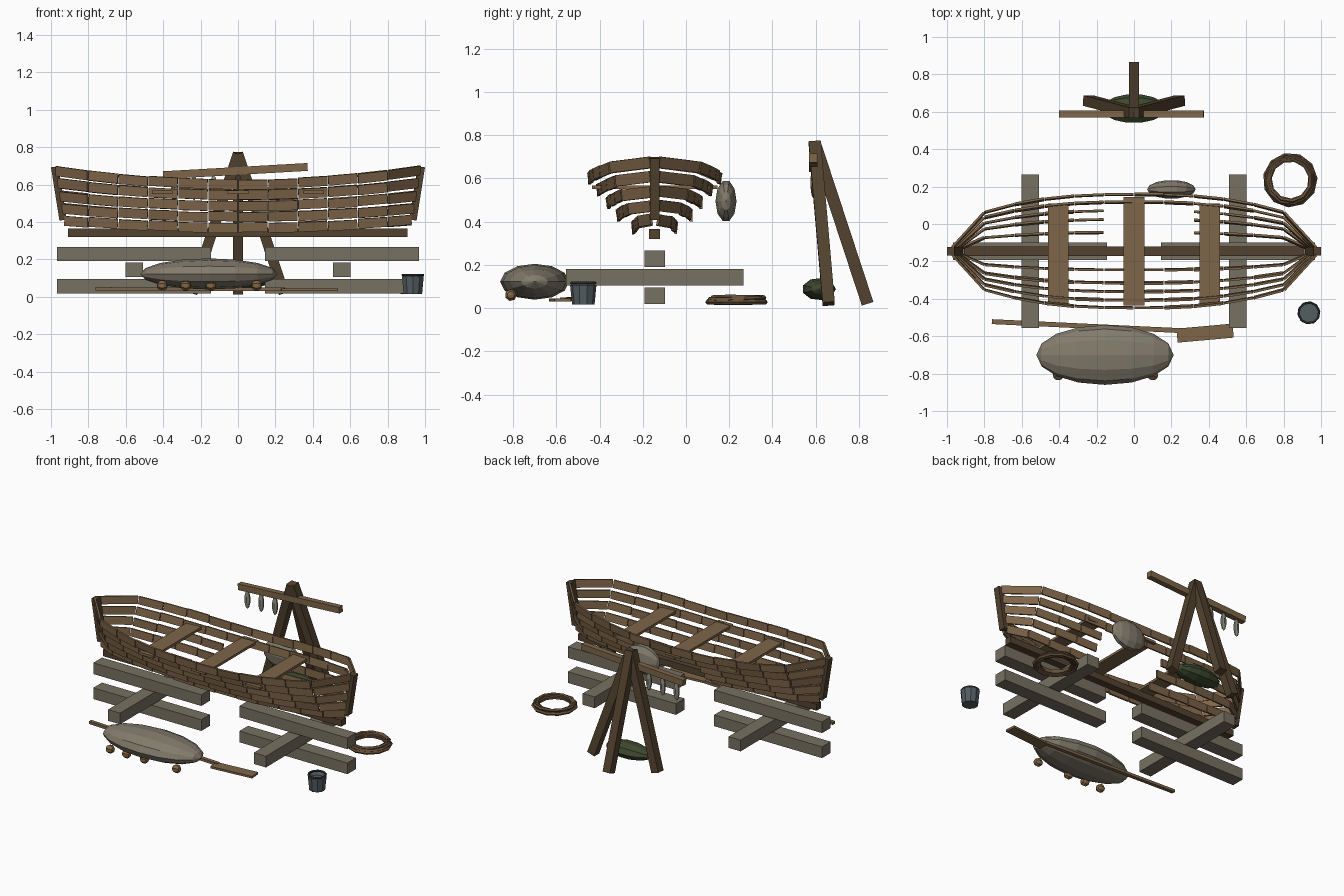
import bpy, bmesh, math, random
from mathutils import Vector, Matrix

random.seed(4)
if "Cube" in bpy.data.objects:
    bpy.data.objects.remove(bpy.data.objects["Cube"])


def material(name, r, g, b):
    m = bpy.data.materials.new(name)
    m.use_nodes = True
    m.diffuse_color = (r, g, b, 1)
    m.node_tree.nodes["Principled BSDF"].inputs["Base Color"].default_value = (r, g, b, 1)
    return m


PLANK = material("plank brown", .21, .13, .066)
DARK = material("dark timber", .085, .055, .028)
BEAM = material("weathered beam", .185, .165, .122)
CANVAS = material("pale canvas", .225, .2, .15)
GREEN = material("net green", .045, .065, .028)
STEEL = material("bucket steel", .085, .11, .12)
IRON = material("rim iron", .03, .037, .04)
ROPE = material("rope brown", .13, .08, .042)
FLOAT = material("float tan", .23, .135, .06)
FISH = material("fish grey", .25, .25, .2)


def finish(name, bm, mat):
    bmesh.ops.recalc_face_normals(bm, faces=bm.faces)
    mesh = bpy.data.meshes.new(name)
    bm.to_mesh(mesh)
    bm.free()
    mesh.materials.append(mat)
    obj = bpy.data.objects.new(name, mesh)
    bpy.context.collection.objects.link(obj)
    return obj


def box(name, lo, hi, mat):
    lo, hi = Vector(lo), Vector(hi)
    bm = bmesh.new()
    bmesh.ops.create_cube(bm, size=1, matrix=Matrix.Translation((lo + hi) / 2) @ Matrix.Diagonal((*(hi - lo), 1)))
    return finish(name, bm, mat)


def add_bar(bm, a, b, wide, tall, lean=0):
    """Square timber from a to b; tall runs nearest to vertical."""
    a, b = Vector(a), Vector(b)
    along = (b - a).normalized()
    ref = Vector((0, 0, 1)) if abs(along.z) < .8 else Vector((0, 1, 0))
    side = ref.cross(along).normalized()
    up = along.cross(side)
    rot = Matrix((along, side, up)).transposed().to_4x4() @ Matrix.Rotation(lean, 4, 'X')
    size = Matrix.Diagonal(((b - a).length, wide, tall, 1))
    bmesh.ops.create_cube(bm, size=1, matrix=Matrix.Translation((a + b) / 2) @ rot @ size)


def bar(name, a, b, wide, tall, mat):
    bm = bmesh.new()
    add_bar(bm, a, b, wide, tall)
    return finish(name, bm, mat)


def blob(name, at, radii, mat, segs=10, rings=7):
    """Faceted ellipsoid with its poles on the x axis."""
    bm = bmesh.new()
    m = Matrix.Translation(at) @ Matrix.Diagonal((*radii, 1)) @ Matrix.Rotation(math.pi / 2, 4, 'Y')
    bmesh.ops.create_uvsphere(bm, u_segments=segs, v_segments=rings, radius=1, matrix=m)
    return finish(name, bm, mat)


# Boat hull: five strakes a side, laid in short planks, with a gap on the back side
MID = -.145
STATIONS = [-.96, -.8, -.64, -.48, -.32, -.16, 0, .16, .32, .48, .64, .8, .96]
HALF = [.303, .262, .217, .17, .1]
HEIGHT = [.6, .543, .485, .427, .37]
RISE = [.078, .068, .06, .052, .045]


def hull_point(row, x, side):
    w = .016 + (HALF[row] - .016) * max(0, 1 - .6 * abs(x) ** 2.6) if abs(x) < .9 else .016
    if abs(x) > .9:
        x *= 1.015 - .012 * row
    return Vector((x, MID + side * w, HEIGHT[row] + RISE[row] * x * x))


for side, label in ((-1, "front"), (1, "back")):
    for row in range(5):
        bm = bmesh.new()
        for x0, x1 in zip(STATIONS, STATIONS[1:]):
            if side > 0 and row >= 2 and -.2 < x0 < .3:
                continue
            a, b = hull_point(row, x0, side), hull_point(row, x1, side)
            trim = (b - a) * .015
            shift = Vector((0, 0, random.uniform(-.003, .003)))
            add_bar(bm, a + trim + shift, b - trim + shift, .012, .052,
                    -side * (.12 + random.uniform(-.08, .08)))
        finish(f"{label}_strake_{row + 1}", bm, PLANK)

# Keel, stems and thwarts
box("keel", (-.91, MID - .025, .32), (.905, MID + .025, .365), DARK)
for s in (-1, 1):
    bar("stem_post", (s * .935, MID, .41), (s * .98, MID, .695), .04, .045, DARK)
for x, y0, y1 in ((-.405, -.425, .11), (0, -.435, .145), (.405, -.425, .11)):
    box("thwart", (x - .055, y0, .55), (x + .055, y1, .567), PLANK)

# Cradle of stacked beams
for s in (-1, 1):
    x0, x1 = sorted((s * .145, s * .967))
    for z in (.018, .19):
        box("long_beam", (x0, MID - .047, z), (x1, MID + .047, z + .077), BEAM)
    box("cross_beam", (s * .555 - .046, -.555, .105), (s * .555 + .046, .265, .182), BEAM)

# Canvas bundle with floats, and the fender on the hull
blob("canvas_bundle", (-.155, -.7, .122), (.367, .16, .083), CANVAS, 12, 8)
blob("hull_fender", (.2, .185, .495), (.13, .05, .1), CANVAS)
for x in (-.405, -.28, -.145, .1):
    blob("net_float", (x, -.81, .06), (.029, .029, .029), FLOAT, 7, 5)

# Oar
bar("oar_shaft", (-.76, -.522, .042), (.25, -.57, .04), .026, .018, PLANK)
bar("oar_blade", (.23, -.597, .038), (.53, -.57, .038), .075, .014, PLANK)

# Bucket: tapered tub with a sunken top and a rim hoop
bm = bmesh.new()
bmesh.ops.create_cone(bm, cap_ends=True, segments=10, radius1=.052, radius2=.061, depth=.092,
                      matrix=Matrix.Translation((.935, -.475, .062)))
top = max(bm.faces, key=lambda f: f.calc_center_median().z)
bmesh.ops.inset_region(bm, faces=[top], thickness=.01)
bmesh.ops.translate(bm, verts=top.verts, vec=(0, 0, -.02))
finish("bucket", bm, STEEL)


def hoop(name, at, radius, thick, mat, tilt=0, segs=10):
    bpy.ops.mesh.primitive_torus_add(location=at, rotation=(tilt, tilt / 2, random.random()), major_radius=radius,
                                     minor_radius=thick, major_segments=segs, minor_segments=5)
    bpy.context.object.name = name
    bpy.context.object.data.materials.append(mat)


hoop("bucket_rim", (.935, -.475, .116), .055, .007, IRON)

# Coiled rope
for radius, z, tilt in ((.135, .028, 0), (.12, .029, .03), (.108, .03, 0), (.127, .044, .04), (.113, .046, -.04)):
    hoop("rope_coil", (.835, .235, z), radius, .0115, ROPE, tilt, 11)

# Tripod with a drying rail
APEX = (0, .595, .765)
for s in (-1, 1):
    bar("tripod_front_leg", (s * .245, .66, .02), APEX, .056, .056, DARK)
bar("tripod_back_leg", (0, .84, .02), APEX, .056, .056, DARK)
bar("drying_rail", (-.4, .588, .65), (.372, .588, .694), .038, .042, PLANK)

# Hanging fish, narrowed toward the tip
for x in (-.34, -.235, -.13):
    z = .65 + (x + .4) * .057
    bm = bmesh.new()
    bmesh.ops.create_uvsphere(bm, u_segments=6, v_segments=5, radius=1,
                              matrix=Matrix.Translation((x, .588, z - .08)) @ Matrix.Diagonal((.022, .012, .065, 1)))
    finish("hanging_fish", bm, FISH)

# Net heap below the tripod
blob("net_heap", (0, .615, .088), (.17, .08, .053), GREEN, 9, 7)
